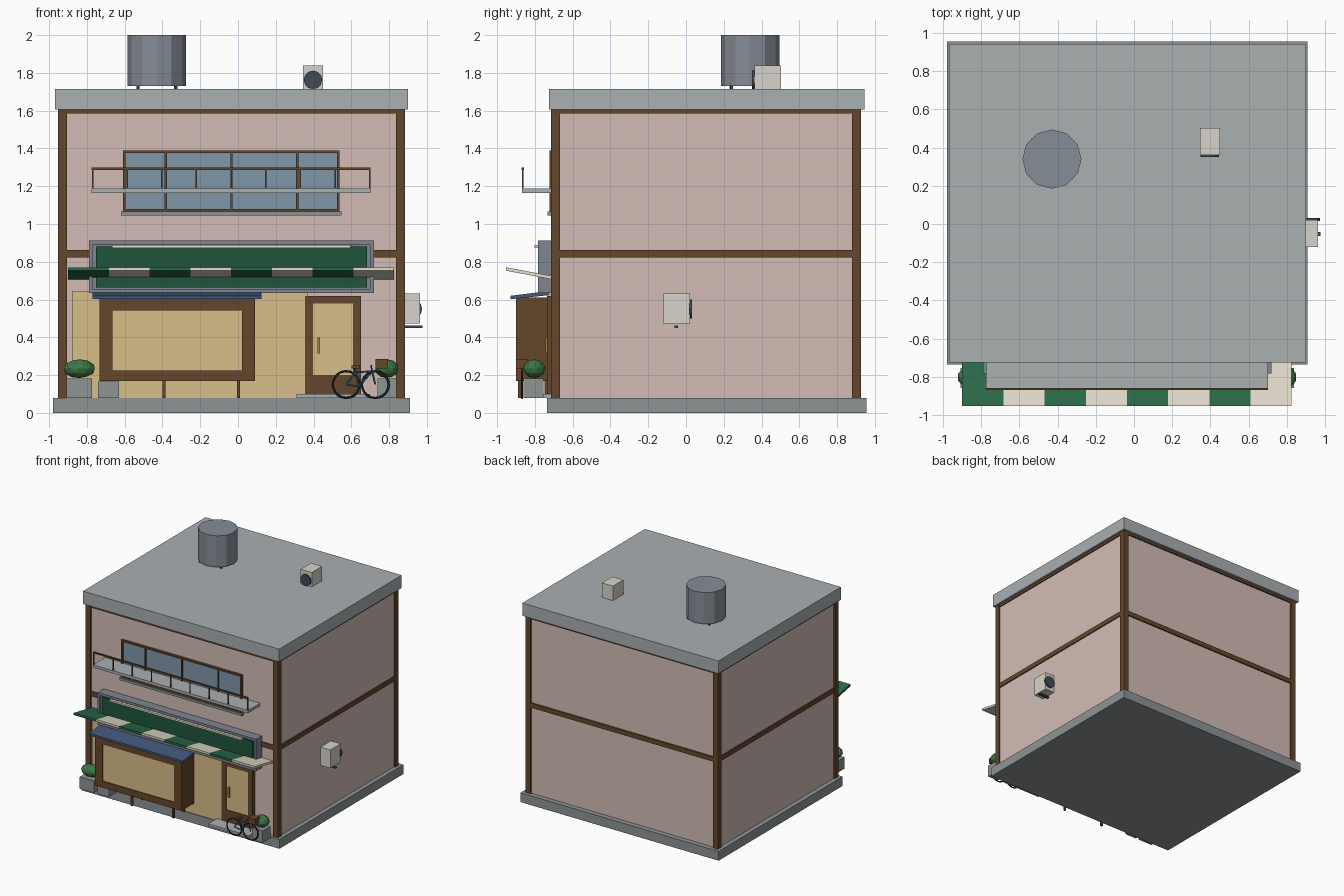
import bpy, math
from mathutils import Vector

if "Cube" in bpy.data.objects:
    bpy.data.objects.remove(bpy.data.objects["Cube"])

MATS = {}
COLORS = dict(pink="D2BBB4", brown="644830", grey="A8AEB0", stone="8C9294", tan="D8BC88",
              blue="7F96A8", navy="45597A", green="24553F", stripe="2F6B4C", cream="E2DCCB",
              steel="858C95", white="D5D3CA", dark="434C57", leaf="3F7548", tyre="2C3338",
              bike="2F6FA8", brass="A88548", sign_grey="7E858F")


def paint(ob, key):
    if key not in MATS:
        m = bpy.data.materials.new(key)
        h = COLORS[key]
        m.diffuse_color = [(int(h[i:i + 2], 16) / 255) ** 2.2 for i in (0, 2, 4)] + [1]
        m.use_nodes = True
        m.node_tree.nodes["Principled BSDF"].inputs["Base Color"].default_value = m.diffuse_color
        MATS[key] = m
    ob.data.materials.append(MATS[key])
    return ob


def mesh(name, verts, faces, color):
    me = bpy.data.meshes.new(name)
    me.from_pydata(verts, [], faces)
    ob = bpy.data.objects.new(name, me)
    bpy.context.collection.objects.link(ob)
    return paint(ob, color)


def prism(name, x0, x1, profile, color):
    """Extrude a (y, z) profile, counter-clockwise seen from +x, along x."""
    n = len(profile)
    verts = [(x, y, z) for x in (x0, x1) for y, z in profile]
    faces = [tuple(range(n))[::-1], tuple(range(n, 2 * n))]
    faces += [(i, (i + 1) % n, (i + 1) % n + n, i + n) for i in range(n)]
    return mesh(name, verts, faces, color)


def box(name, x0, x1, y0, y1, z0, z1, color):
    return prism(name, x0, x1, [(y0, z0), (y1, z0), (y1, z1), (y0, z1)], color)


def rod(name, a, b, r, color, sides=12):
    a, b = Vector(a), Vector(b)
    d = b - a
    bpy.ops.mesh.primitive_cylinder_add(vertices=sides, radius=r, depth=d.length, location=(a + b) / 2)
    ob = bpy.context.object
    ob.rotation_euler = d.to_track_quat('Z', 'Y').to_euler()
    ob.name = name
    return paint(ob, color)


def frame(name, x0, x1, z0, z1, w, y0, y1, color, wz0=None):
    """Rectangular frame facing -y; wz0 sets a different bottom rail height."""
    b = w if wz0 is None else wz0
    box(name + "_left", x0, x0 + w, y0, y1, z0, z1, color)
    box(name + "_right", x1 - w, x1, y0, y1, z0, z1, color)
    box(name + "_bottom", x0 + w, x1 - w, y0, y1, z0, z0 + b, color)
    box(name + "_top", x0 + w, x1 - w, y0, y1, z1 - w, z1, color)


# Building shell
box("base", -0.98, 0.91, -0.735, 0.955, 0, 0.08, "stone")
box("walls", -0.94, 0.872, -0.702, 0.912, 0.08, 1.61, "pink")
box("roof_slab", -0.97, 0.90, -0.726, 0.944, 1.605, 1.715, "grey")
X0, X1, Y0, Y1, P = -0.953, 0.884, -0.715, 0.926, 0.048
for x in (X0, X1 - P):
    for y in (Y0, Y1 - P):
        box("corner_post", x, x + P, y, y + P, 0.08, 1.606, "brown")
for z0, z1 in ((0.822, 0.862), (1.585, 1.606)):
    for y in (Y0 + 0.003, Y1 - 0.033):
        box("beam_x", X0 + P, X1 - P, y, y + 0.03, z0, z1, "brown")
    for x in (X0 + 0.003, X1 - 0.033):
        box("beam_y", x, x + 0.03, Y0 + P, Y1 - P, z0, z1, "brown")

# Roof water tank
rod("water_tank", (-0.43, 0.34, 1.73), (-0.43, 0.34, 2.0), 0.155, "steel")
for dx in (-0.1, 0.1):
    for dy in (-0.1, 0.1):
        rod("tank_leg", (-0.43 + dx, 0.34 + dy, 1.71), (-0.43 + dx, 0.34 + dy, 1.735), 0.01, "dark", 6)

# Cooling units
box("roof_cooler", 0.345, 0.45, 0.362, 0.503, 1.715, 1.84, "white")
rod("roof_cooler_fan", (0.397, 0.35, 1.763), (0.397, 0.365, 1.763), 0.049, "dark")
box("wall_cooler", 0.87, 0.964, -0.12, 0.02, 0.474, 0.632, "white")
rod("wall_cooler_fan", (0.925, 0.015, 0.55), (0.925, 0.032, 0.55), 0.05, "dark")
box("wall_cooler_bracket", 0.87, 0.976, -0.062, -0.042, 0.45, 0.462, "dark")

# Upper window
box("upper_glass", -0.60, 0.53, -0.711, -0.70, 1.075, 1.385, "blue")
frame("upper_frame", -0.61, 0.537, 1.065, 1.39, 0.014, -0.722, -0.70, "brown")
for x in (-0.383, -0.034, 0.313):
    box("upper_mullion", x - 0.006, x + 0.006, -0.72, -0.70, 1.075, 1.385, "brown")
box("upper_sill", -0.62, 0.547, -0.732, -0.70, 1.045, 1.065, "stone")

# Balcony
box("balcony_slab", -0.775, 0.702, -0.868, -0.70, 1.163, 1.187, "grey")
for i in range(9):
    x = -0.77 + i * 0.1834
    box("balcony_post", x - 0.004, x + 0.004, -0.868, -0.86, 1.185, 1.292, "brown")
box("balcony_rail", -0.775, 0.702, -0.87, -0.858, 1.287, 1.299, "brown")

# Sign board
box("sign_back", -0.785, 0.715, -0.765, -0.70, 0.64, 0.905, "sign_grey")
frame("sign_rim", -0.79, 0.72, 0.635, 0.912, 0.02, -0.784, -0.70, "sign_grey")
box("sign_panel", -0.752, 0.684, -0.78, -0.76, 0.663, 0.88, "green")
box("sign_lamp", -0.667, 0.595, -0.802, -0.78, 0.874, 0.889, "cream")

# Striped awning
for i in range(8):
    x = -0.90 + i * 0.2158
    prism("awning_stripe", x, x + 0.2158, [(-0.954, 0.753), (-0.705, 0.706), (-0.705, 0.724), (-0.954, 0.771)],
          "cream" if i % 2 else "stripe")

# Shop front and display window
box("shopfront_panel", -0.878, 0.37, -0.728, -0.70, 0.08, 0.645, "tan")
box("display_core", -0.72, 0.08, -0.885, -0.72, 0.175, 0.60, "brown")
box("display_glass", -0.67, 0.03, -0.892, -0.88, 0.22, 0.595, "tan")
frame("display_frame", -0.732, 0.09, 0.17, 0.61, 0.068, -0.90, -0.715, "brown", 0.055)
prism("display_roof", -0.77, 0.125, [(-0.928, 0.602), (-0.71, 0.625), (-0.71, 0.647), (-0.928, 0.62)], "navy")
for x in (-0.393, 0.002):
    box("display_leg", x - 0.008, x + 0.008, -0.89, -0.874, 0.08, 0.175, "brown")
    box("display_leg_back", x - 0.008, x + 0.008, -0.75, -0.734, 0.08, 0.175, "brown")

# Door and step
frame("door_frame", 0.356, 0.652, 0.08, 0.62, 0.042, -0.735, -0.70, "brown", 0.12)
box("door_glass", 0.39, 0.615, -0.728, -0.70, 0.19, 0.59, "tan")
box("door_handle", 0.42, 0.434, -0.745, -0.725, 0.315, 0.40, "brass")
box("door_step", 0.31, 0.70, -0.85, -0.71, 0.078, 0.10, "grey")

# Planters, bushes and crate
for name, x, w, r in (("left", -0.84, 0.068, 0.086), ("right", 0.788, 0.05, 0.064)):
    box(name + "_planter", x - w, x + w, -0.86, -0.755, 0.08, 0.182, "stone")
    bpy.ops.mesh.primitive_ico_sphere_add(subdivisions=2, radius=1, location=(x, -0.803, 0.234))
    bush = bpy.context.object
    bush.scale = (r, 0.06, 0.05)
    bush.name = name + "_bush"
    paint(bush, "leaf")
box("crate", -0.74, -0.63, -0.86, -0.76, 0.08, 0.165, "stone")

# Bicycle
BY = -0.868
for x in (0.573, 0.727):
    bpy.ops.mesh.primitive_torus_add(major_segments=20, minor_segments=6, major_radius=0.071, minor_radius=0.006,
                                     location=(x, BY, 0.15), rotation=(math.pi / 2, 0, 0))
    bpy.context.object.name = "bicycle_wheel"
    paint(bpy.context.object, "tyre")
rear, hub, seat, head, front = (0.573, 0.15), (0.64, 0.14), (0.62, 0.215), (0.71, 0.22), (0.727, 0.15)
for a, b in ((rear, hub), (hub, seat), (rear, seat), (seat, head), (hub, head), (head, front)):
    rod("bicycle_tube", (a[0], BY, a[1]), (b[0], BY, b[1]), 0.005, "bike", 6)
rod("bicycle_stem", (0.71, BY, 0.215), (0.705, BY, 0.25), 0.004, "tyre", 6)
rod("bicycle_handlebar", (0.705, BY - 0.03, 0.25), (0.705, BY + 0.03, 0.25), 0.005, "tyre", 6)
rod("bicycle_seat_post", (0.62, BY, 0.21), (0.618, BY, 0.24), 0.004, "tyre", 6)
box("bicycle_saddle", 0.60, 0.645, BY - 0.012, BY + 0.012, 0.236, 0.25, "brown")
box("bicycle_basket", 0.727, 0.795, BY - 0.032, BY + 0.032, 0.235, 0.285, "brown")
